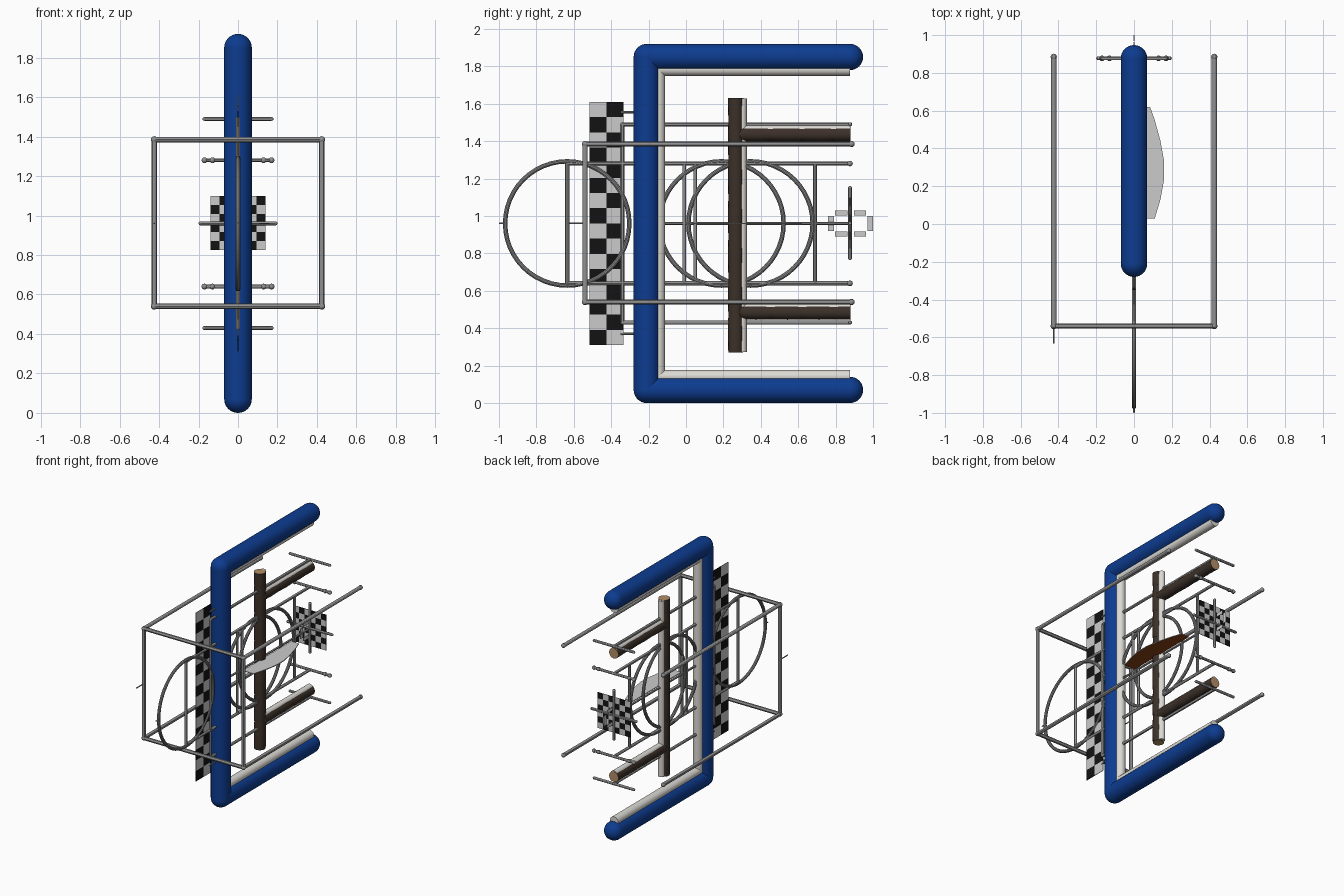
import bpy, bmesh, math
from mathutils import Vector, Matrix

cube = bpy.data.objects.get("Cube")
if cube:
    bpy.data.objects.remove(cube, do_unlink=True)


def material(name, r, g, b):
    m = bpy.data.materials.new(name)
    m.use_nodes = True
    m.diffuse_color = (r, g, b, 1)
    m.node_tree.nodes["Principled BSDF"].inputs["Base Color"].default_value = (r, g, b, 1)
    return m


BLUE = material("blue", 0.004, 0.045, 0.28)
STEEL = material("steel grey", 0.28, 0.28, 0.28)
PALE = material("pale padding", 0.72, 0.7, 0.66)
LIGHT = material("light grey", 0.6, 0.6, 0.6)
BLACK = material("black", 0.006, 0.006, 0.006)
BARK = material("bark brown", 0.045, 0.03, 0.022)
WOOD = material("cut wood", 0.45, 0.27, 0.13)
RUST = material("rust orange", 0.26, 0.055, 0.008)


def finish(name, bm, mats, smooth=True):
    mesh = bpy.data.meshes.new(name)
    bmesh.ops.recalc_face_normals(bm, faces=bm.faces)
    bm.to_mesh(mesh)
    bm.free()
    for m in mats:
        mesh.materials.append(m)
    ob = bpy.data.objects.new(name, mesh)
    bpy.context.collection.objects.link(ob)
    if smooth:
        bpy.ops.object.select_all(action='DESELECT')
        ob.select_set(True)
        bpy.context.view_layer.objects.active = ob
        bpy.ops.object.shade_smooth_by_angle()
    return ob


def add_rod(bm, a, b, r, sides=12, r2=None):
    a, b = Vector(a), Vector(b)
    turn = (b - a).to_track_quat('Z', 'Y').to_matrix().to_4x4()
    bmesh.ops.create_cone(bm, cap_ends=True, segments=sides, radius1=r, radius2=r2 or r,
                          depth=(b - a).length, matrix=Matrix.Translation((a + b) / 2) @ turn)


def add_ball(bm, p, r, sides=12):
    bmesh.ops.create_uvsphere(bm, u_segments=sides, v_segments=sides // 2, radius=r,
                              matrix=Matrix.Translation(p))


def pipe(name, points, r, mat, sides=12, end_balls=True, ball=1.0):
    """Straight pipes through the points with round joints."""
    bm = bmesh.new()
    for a, b in zip(points, points[1:]):
        add_rod(bm, a, b, r, sides)
    for p in (points if end_balls else points[1:-1]):
        add_ball(bm, p, r * ball, sides)
    return finish(name, bm, [mat])


def bracket(y_front, y_back, low, high, x=0):
    return [(x, y_back, high), (x, y_front, high), (x, y_front, low), (x, y_back, low)]


MID = 0.96   # height of the centre line
BACK = 0.877

# Main blue bracket and its inner padding
pipe("main_bracket", bracket(-0.21, BACK, 0.07, 1.85), 0.07, BLUE, 32)
pipe("inner_padding", bracket(-0.147, BACK, 0.141, 1.784), 0.035, PALE, 20, False)

# Outer wire cage
for side, x in (("right", -0.425), ("left", 0.425)):
    pipe(side + "_cage_bracket", bracket(-0.54, 0.885, 0.54, 1.385, x), 0.014, STEEL, 12, True, 1.2)
for level, z in (("lower", 0.54), ("upper", 1.385)):
    pipe(level + "_cage_bar", [(-0.425, -0.54, z), (0.425, -0.54, z)], 0.014, STEEL)
pipe("cage_pin", [(-0.425, -0.63, MID), (-0.425, -0.54, MID)], 0.004, STEEL, 8)

# Inner wire brackets with an upright row
pipe("tall_inner_bracket", bracket(-0.34, BACK, 0.43, 1.49), 0.011, STEEL)
pipe("long_inner_bracket", bracket(-0.635, BACK, 0.64, 1.28), 0.011, STEEL)
for i, y in enumerate((-0.01, 0.05, 0.69)):
    pipe("upright_%d" % i, [(0, y, 0.64), (0, y, 1.28)], 0.01, STEEL)
pipe("centre_rod", [(0, -0.21, MID), (0, BACK, MID)], 0.008, STEEL)

# Wire hoops
for i, y in enumerate((-0.635, 0.19, 0.345)):
    bpy.ops.mesh.primitive_torus_add(location=(0, y, MID), rotation=(0, math.pi / 2, 0),
                                     major_radius=0.332, minor_radius=0.012,
                                     major_segments=48, minor_segments=10)
    hoop = bpy.context.object
    hoop.name = "hoop_%d" % i
    hoop.data.materials.append(STEEL)
    bpy.ops.object.shade_smooth_by_angle()
pipe("hoop_pin", [(0, -0.997, MID), (0, -0.96, MID)], 0.004, STEEL, 8)

# Rear crossbars with beads, and the rear upright
for i, (z, w) in enumerate(((0.43, 0.17), (0.64, 0.17), (MID, 0.19), (1.28, 0.17), (1.49, 0.17))):
    pipe("rear_crossbar_%d" % i, [(-w, BACK, z), (w, BACK, z)], 0.01, STEEL)
    if z in (0.64, 1.28):
        bm = bmesh.new()
        for x in (-w, -0.13, 0.13, w):
            add_ball(bm, (x, BACK, z), 0.015)
        finish("crossbar_beads_%d" % i, bm, [STEEL])
pipe("rear_upright", [(0, BACK, 0.775), (0, BACK, 1.15)], 0.011, STEEL)

# Pins holding the front checkered panel
for level, z in (("lower", 0.37), ("upper", 1.555)):
    pipe(level + "_panel_pin", [(0, -0.345, z), (0, -0.21, z)], 0.006, STEEL, 8)


def checker(name, corner, across, up, cols, rows, thickness):
    """Thin board of alternating squares, made from a grid of cells."""
    bm = bmesh.new()
    corner, across, up = Vector(corner), Vector(across), Vector(up)
    out = across.cross(up).normalized() * thickness / 2
    for side in (-1, 1):
        for c in range(cols):
            for r in range(rows):
                quad = [corner + across * (c + i) / cols + up * (r + j) / rows + out * side
                        for i, j in ((0, 0), (1, 0), (1, 1), (0, 1))]
                face = bm.faces.new([bm.verts.new(p) for p in quad])
                face.material_index = (c + r + 1) % 2
    bmesh.ops.remove_doubles(bm, verts=bm.verts, dist=0.0001)
    edge = [e for e in bm.edges if e.is_boundary]
    bmesh.ops.bridge_loops(bm, edges=edge)
    finish(name, bm, [LIGHT, BLACK], False)


checker("front_checkered_panel", (0, -0.515, 0.31), (0, 0.18, 0), (0, 0, 1.3), 2, 16, 0.004)
checker("rear_checkered_panel", (-0.14, BACK, 0.825), (0.28, 0, 0), (0, 0, 0.275), 6, 6, 0.004)


def box(bm, centre, size):
    bmesh.ops.create_cube(bm, size=1, matrix=Matrix.Translation(centre) @ Matrix.Diagonal((*size, 1)))


# Small tabs around the rear panel centre
bm = bmesh.new()
for s in (-1, 1):
    box(bm, (0, 0.88 + s * 0.105, MID), (0.003, 0.03, 0.08))
    for t in (-1, 1):
        box(bm, (0, 0.88 + s * 0.05, MID + t * 0.057), (0.003, 0.066, 0.027))
finish("rear_tabs", bm, [LIGHT], False)


def log(name, a, b, r, bands):
    """Banded log with pale cut ends."""
    bm = bmesh.new()
    a, b = Vector(a), Vector(b)
    for i in range(bands):
        wide, slim = (r, r * 0.94) if i % 2 else (r * 0.95, r)
        add_rod(bm, a.lerp(b, i / bands), a.lerp(b, (i + 1) / bands), wide, 16, slim)
    axis = (b - a).normalized()
    bm.normal_update()
    for f in bm.faces:
        c = f.calc_center_median()
        at_end = min((c - a).length, (c - b).length) < 0.002
        f.material_index = int(at_end and abs(f.normal.dot(axis)) > 0.9)
    finish(name, bm, [BARK, WOOD])


# Trunk, branches and their pale backing strips
log("trunk", (0, 0.266, 0.27), (0, 0.266, 1.63), 0.042, 13)
pipe("trunk_padding", [(0, 0.3, 0.272), (0, 0.3, 1.628)], 0.025, PALE, 16, False)
for level, z in (("lower", 0.485), ("upper", 1.437)):
    log(level + "_branch", (0, 0.29, z), (0, 0.88, z), 0.04, 7)
    pipe(level + "_branch_padding", [(0, 0.31, z + 0.022), (0, BACK, z + 0.022)], 0.025, PALE, 16, False)

# Curved blade, pale above and rust below
outline = [(0.02, 0.03), (0.11, 0.03), (0.14, 0.13), (0.16, 0.24), (0.16, 0.33),
           (0.14, 0.44), (0.11, 0.55), (0.085, 0.62), (0.02, 0.62)]
bm = bmesh.new()
base = bm.faces.new([bm.verts.new((x, y, MID - 0.003)) for x, y in outline])
top = bmesh.ops.extrude_face_region(bm, geom=[base])
bmesh.ops.translate(bm, vec=(0, 0, 0.006), verts=[v for v in top["geom"] if isinstance(v, bmesh.types.BMVert)])
for f in bm.faces:
    f.material_index = int(f.calc_center_median().z < MID - 0.001)
finish("curved_blade", bm, [LIGHT, RUST], False)
